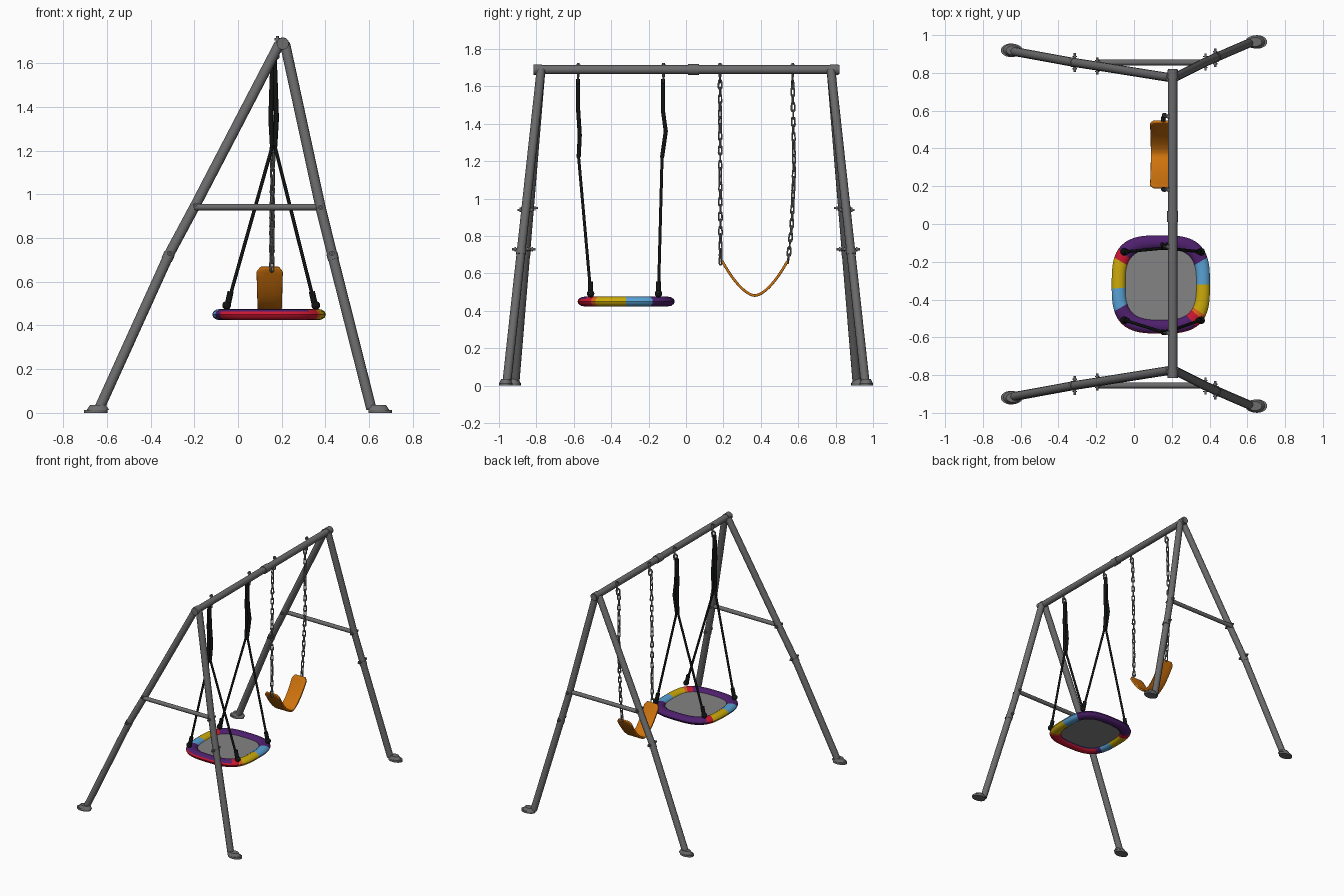
import bpy, bmesh, math
from mathutils import Vector, Matrix

old = bpy.data.objects.get("Cube")
if old:
    bpy.data.objects.remove(old, do_unlink=True)


def make_mat(name, r, g, b):
    m = bpy.data.materials.new(name)
    m.use_nodes = True
    m.diffuse_color = (r, g, b, 1)
    node = next(n for n in m.node_tree.nodes if n.type == 'BSDF_PRINCIPLED')
    node.inputs["Base Color"].default_value = (r, g, b, 1)
    node.inputs["Roughness"].default_value = 0.6
    return m


steel = make_mat("steel grey", .15, .15, .155)
chain_grey = make_mat("chain grey", .17, .17, .17)
black = make_mat("rope black", .006, .007, .007)
orange = make_mat("seat orange", .62, .17, .004)
mat_grey = make_mat("mat grey", .23, .23, .23)
purple = make_mat("purple", .075, .014, .15)
red = make_mat("red", .58, .008, .03)
yellow = make_mat("yellow", .6, .4, .003)
blue = make_mat("light blue", .1, .36, .66)
amber = make_mat("bright orange", .7, .12, .01)


def smooth(ob, angle=40):
    bpy.ops.object.select_all(action='DESELECT')
    ob.select_set(True)
    bpy.context.view_layer.objects.active = ob
    bpy.ops.object.shade_smooth_by_angle(angle=math.radians(angle))
    return ob


def finish(name, bm, *mats):
    bmesh.ops.recalc_face_normals(bm, faces=bm.faces)
    me = bpy.data.meshes.new(name)
    bm.to_mesh(me)
    bm.free()
    for m in mats:
        me.materials.append(m)
    ob = bpy.data.objects.new(name, me)
    bpy.context.collection.objects.link(ob)
    return smooth(ob)


def tube(name, pts, r, m):
    """Capped round tube along a polyline."""
    cu = bpy.data.curves.new(name, 'CURVE')
    cu.dimensions = '3D'
    cu.bevel_depth, cu.bevel_resolution, cu.use_fill_caps = r, 4, True
    sp = cu.splines.new('POLY')
    sp.points.add(len(pts) - 1)
    for p, co in zip(sp.points, pts):
        p.co = (*co, 1)
    cu.materials.append(m)
    ob = bpy.data.objects.new(name, cu)
    bpy.context.collection.objects.link(ob)
    bpy.ops.object.select_all(action='DESELECT')
    ob.select_set(True)
    bpy.context.view_layer.objects.active = ob
    bpy.ops.object.convert(target='MESH')
    return smooth(bpy.context.view_layer.objects.active)


def closed_sweep(bm, rows):
    """Skin a closed loop of closed sections."""
    vs = [[bm.verts.new(p) for p in row] for row in rows]
    n, k = len(vs), len(vs[0])
    return [bm.faces.new((vs[i][j], vs[(i + 1) % n][j], vs[(i + 1) % n][(j + 1) % k], vs[i][(j + 1) % k]))
            for i in range(n) for j in range(k)]


BAR_X, BAR_Z, HANG_X = .205, 1.69, .165

# Top bar with end caps and the middle clamp
tube("top_bar", [(BAR_X, -.81, BAR_Z), (BAR_X, .82, BAR_Z)], .024, steel)
for s, side in ((-1, "front"), (1, "back")):
    tube(side + "_bar_cap", [(BAR_X, s * .77, BAR_Z), (BAR_X, s * .815, BAR_Z)], .028, steel)
tube("bar_clamp", [(BAR_X, .01, BAR_Z), (BAR_X, .07, BAR_Z)], .029, steel)


# Leg frames: legs, feet, cross bar and bolts at both ends
def foot(name, x, y, out):
    bm = bmesh.new()
    for z0, h, r1, r2, shift in ((0, .014, .036, .036, 0), (.014, .022, .034, .024, -.01)):
        bmesh.ops.create_cone(bm, cap_ends=True, segments=24, radius1=r1, radius2=r2, depth=h,
                              matrix=Matrix.Translation((x + out * shift, y, z0 + h / 2))
                              @ Matrix.Diagonal((1.5, 1, 1, 1)))
    finish(name, bm, steel)


LEGS = {"right": ((.19, 1.69), (-.195, .95), (-.313, .73), (-.635, .02)),
        "left": ((.215, 1.69), (.378, .94), (.43, .73), (.61, .02))}
for s, end in ((-1, "front"), (1, "back")):
    for side, path in LEGS.items():
        spread = .14 if side == "right" else .185
        pts = [(x, s * (.775 + spread * (1 - z / 1.69)), z) for x, z in path]
        tube(f"{end}_{side}_leg", pts, .0235, steel)
        out = -1 if side == "right" else 1
        foot(f"{end}_{side}_foot", out * .651, pts[-1][1] + s * .006, out)
        a, b = Vector(pts[2]), Vector(pts[3])
        tube(f"{end}_{side}_leg_collar", [a, a.lerp(b, .04)], .026, steel)
        for i, reach in ((1, .045), (2, .05)):
            c = Vector(pts[i])
            d = Vector((0, reach, 0))
            tube(f"{end}_{side}_bolt_{i}", [c - d, c + d], .006, steel)
            for e in (-1, 1):
                tube(f"{end}_{side}_nut_{i}", [c + d * e * .72, c + d * e * .58], .012, steel)
    tube(end + "_cross_bar", [(-.2, s * .855, .942), (.37, s * .855, .942)], .015, steel)


# Chain links and rings
def link(bm, mtx, half_len, half_w, wire, n=12, k=6):
    rows = []
    for i in range(n):
        a = math.tau * i / n
        d = Vector((math.cos(a), 0, math.sin(a)))
        c = Vector((d.x * half_w, 0, d.z * half_w + math.copysign(half_len - half_w, d.z)))
        rows.append([mtx @ (c + wire * (math.cos(t) * d + math.sin(t) * Vector((0, 1, 0))))
                     for t in (math.tau * j / k for j in range(k))])
    closed_sweep(bm, rows)


def chain(name, pts, pitch=.04):
    bm = bmesh.new()
    count = 0
    for p, q in zip(map(Vector, pts), map(Vector, pts[1:])):
        steps = max(1, round((q - p).length / pitch))
        rot = (q - p).to_track_quat('Z', 'Y').to_matrix().to_4x4()
        for i in range(steps):
            m = Matrix.Translation(p.lerp(q, (i + .5) / steps)) @ rot
            link(bm, m @ Matrix.Rotation(math.radians(count * 98), 4, 'Z'), .024, .009, .0045)
            count += 1
    finish(name, bm, chain_grey)


# Hangers under the bar
for i, y in enumerate((-.577, -.12, .182, .57)):
    tube(f"hanger_bolt_{i}", [(.18, y, 1.724), (.18, y, 1.65)], .007, steel)
    tube(f"hanger_nut_{i}", [(.18, y, 1.716), (.18, y, 1.704)], .012, steel)
    bm = bmesh.new()
    link(bm, Matrix.Translation((.172, y, 1.645)), .024, .014, .006)
    finish(f"hanger_ring_{i}", bm, steel)

# Belt swing: two chains and a sagging seat
SEAT_X = .145
chain("front_chain", [(HANG_X, .182, 1.63), (.158, .183, 1.2), (.155, .185, .65)])
chain("back_chain", [(HANG_X, .57, 1.63), (.16, .578, 1.15), (.155, .565, .85), (.155, .545, .66)])
bm = bmesh.new()
rows = []
for i in range(29):
    t = i / 14 - 1
    half = .056 + .005 * t * t - .3 * max(0, abs(t) - .94)
    y, z = .368 + .175 * t, .482 + .185 * abs(t) ** 1.7
    rows.append([bm.verts.new((SEAT_X + s * half, y, z)) for s in (-1, -.33, .33, 1)])
for a, b in zip(rows, rows[1:]):
    for j in range(3):
        bm.faces.new((a[j], a[j + 1], b[j + 1], b[j]))
seat = finish("belt_seat", bm, orange)
mod = seat.modifiers.new("thickness", 'SOLIDIFY')
mod.thickness, mod.offset = .014, 0
mod = seat.modifiers.new("soft_edge", 'BEVEL')
mod.width, mod.segments = .004, 2

# Nest swing: padded ring of coloured panels
CX, CY, CZ = .142, -.32, .45


def outline(a, size):
    c, s = math.cos(a), math.sin(a)
    r = size / (abs(c) ** 3.1 + abs(s) ** 3.1) ** (1 / 3.1)
    return Vector((CX + r * c, CY + r * s, CZ))


bm = bmesh.new()
N, K = 72, 12
rows = []
for i in range(N):
    a = math.tau * i / N
    rows.append([outline(a, .223 + .037 * math.cos(t)) + Vector((0, 0, .026 * math.sin(t)))
                 for t in (math.tau * j / K for j in range(K))])
faces = closed_sweep(bm, rows)
PANELS = ((30, 3), (140, 0), (150, 1), (185, 2), (215, 3), (305, 0), (318, 1), (327, 4), (360, 2))
panel_ends = ((30, 2), (140, 0), (152, 1), (185, 3), (212, 2), (308, 0), (318, 1), (327, 4), (360, 3))
for idx, f in enumerate(faces):
    deg = (idx // K + .5) * 360 / N
    turn = (idx % K + .5) * 360 / K
    f.material_index = next(m for limit, m in panel_ends if deg < limit)
    # the front panel is red on its outer and lower half
    if 218 < deg < 308 and (turn < 32 or turn > 200):
        f.material_index = 1
finish("nest_ring", bm, purple, red, blue, yellow, amber)

bm = bmesh.new()
disc = bm.faces.new([bm.verts.new(outline(math.tau * i / N, .198) - Vector((0, 0, .006))) for i in range(N)])
ext = bmesh.ops.extrude_face_region(bm, geom=[disc])
bmesh.ops.translate(bm, vec=(0, 0, .012), verts=[v for v in ext["geom"] if isinstance(v, bmesh.types.BMVert)])
finish("nest_mat", bm, mat_grey)

# Nest ropes: doubled upper part, then spreading to the four corners
for name, upper, low_y in (("front", ((-.577, 1.64), (-.577, 1.48), (-.568, 1.34), (-.574, 1.22)), -.51),
                           ("back", ((-.122, 1.64), (-.122, 1.46), (-.108, 1.36), (-.128, 1.22)), -.147)):
    for s, side in ((-1, "right"), (1, "left")):
        gaps = (.003, .009, .013, .006)
        pts = [(.163 + s * g, y, z) for g, (y, z) in zip(gaps, upper)]
        tube(f"{name}_{side}_upper_rope", pts, .011, black)
        corner = Vector((.152 + s * .198, low_y, .5))
        tube(f"{name}_{side}_rope", [pts[-1], corner], .008, black)
        tube(f"{name}_{side}_rope_sleeve", [corner + Vector((-s * .012, 0, .055)), corner], .014, black)
        bm = bmesh.new()
        bmesh.ops.create_uvsphere(bm, u_segments=12, v_segments=8, radius=.02,
                                  matrix=Matrix.Translation(corner + Vector((s * .006, 0, -.008))))
        finish(f"{name}_{side}_rope_knot", bm, black)
